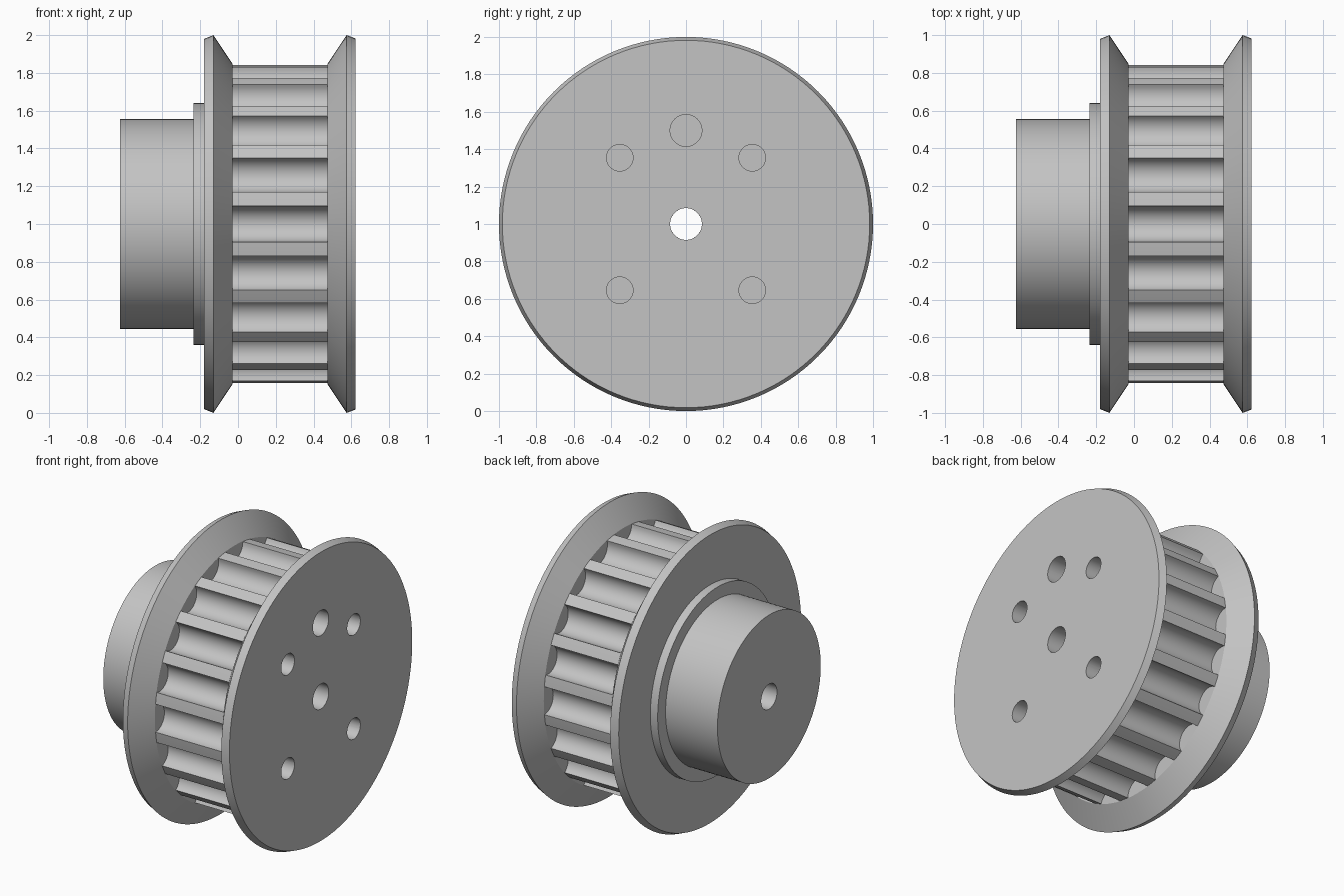
import bpy, bmesh
from math import pi, sin, cos, radians
from mathutils import Matrix, Vector

cube = bpy.data.objects.get("Cube")
if cube:
    bpy.data.objects.remove(cube, do_unlink=True)

AXIS_Z = 1.0
BORE = 0.085
TEETH = 20
TOOTH_R = 0.848
HALF_GROOVE = radians(6.43)
CORE_START, CORE_END = -0.03, 0.475

metal = bpy.data.materials.new("grey metal")
metal.use_nodes = True
GREY = (0.55, 0.55, 0.55, 1)
metal.diffuse_color = GREY
metal.node_tree.nodes["Principled BSDF"].inputs["Base Color"].default_value = GREY


def finish(name, bm):
    """Turn a bmesh into a named object with outward normals."""
    bmesh.ops.recalc_face_normals(bm, faces=bm.faces)
    mesh = bpy.data.meshes.new(name)
    bm.to_mesh(mesh)
    bm.free()
    mesh.materials.append(metal)
    obj = bpy.data.objects.new(name, mesh)
    bpy.context.collection.objects.link(obj)
    return obj


def lathe(name, profile, steps=128):
    """Revolve a closed (x, radius) outline around the shaft axis."""
    bm = bmesh.new()
    verts = [bm.verts.new((x, 0, AXIS_Z + r)) for x, r in profile]
    edges = [bm.edges.new((v, verts[i - 1])) for i, v in enumerate(verts)]
    bmesh.ops.spin(bm, geom=verts + edges, cent=(0, 0, AXIS_Z), axis=(1, 0, 0),
                   angle=2 * pi, steps=steps)
    bmesh.ops.remove_doubles(bm, verts=bm.verts, dist=0.0001)
    return finish(name, bm)


def drill(name, y, z, radius, x0, x1):
    """Cylinder cutter along x."""
    bm = bmesh.new()
    turn = Matrix.Translation(((x0 + x1) / 2, y, z)) @ Matrix.Rotation(pi / 2, 4, 'Y')
    bmesh.ops.create_cone(bm, cap_ends=True, segments=48, radius1=radius,
                          radius2=radius, depth=x1 - x0, matrix=turn)
    obj = finish(name, bm)
    obj.hide_render = True
    return obj


def select_only(obj):
    bpy.ops.object.select_all(action='DESELECT')
    obj.select_set(True)
    bpy.context.view_layer.objects.active = obj


def cut(obj, cutters):
    select_only(obj)
    for cutter in cutters:
        mod = obj.modifiers.new("hole", 'BOOLEAN')
        mod.operation = 'DIFFERENCE'
        mod.solver = 'EXACT'
        mod.object = cutter
        bpy.ops.object.modifier_apply(modifier=mod.name)


# Hub with its shoulder and the left flange, turned around the bore
hub = lathe("hub_and_left_flange", [
    (-0.625, BORE), (-0.625, 0.555), (-0.235, 0.555), (-0.235, 0.64),
    (-0.18, 0.64), (-0.18, 0.98), (-0.13, 1.0), (CORE_START, 0.85),
    (CORE_START, BORE)])

# Right flange, mirrored cone
right_flange = lathe("right_flange", [
    (CORE_END, BORE), (CORE_END, 0.85), (0.575, 1.0), (0.623, 0.982), (0.623, BORE)])

# Toothed core: round grooves between flat-topped teeth
outline = []
pitch = 2 * pi / TEETH
groove_r = TOOTH_R * sin(HALF_GROOVE)
for i in range(TEETH):
    a = i * pitch
    radial = Vector((0, cos(a), sin(a)))
    tangent = Vector((0, -sin(a), cos(a)))
    centre = radial * TOOTH_R * cos(HALF_GROOVE)
    for k in range(17):
        t = pi * (1 - k / 16)
        outline.append(centre + groove_r * (cos(t) * tangent - sin(t) * radial))
    mid = a + pitch / 2
    outline.append(Vector((0, cos(mid), sin(mid))) * TOOTH_R)

bm = bmesh.new()
shift = Vector((CORE_START, 0, AXIS_Z))
face = bm.faces.new([bm.verts.new(p + shift) for p in outline])
extruded = bmesh.ops.extrude_face_region(bm, geom=[face], use_keep_orig=True)
bmesh.ops.translate(bm, vec=(CORE_END - CORE_START, 0, 0),
                    verts=[g for g in extruded["geom"] if isinstance(g, bmesh.types.BMVert)])
core = finish("toothed_core", bm)

# Bore and blind holes in the right side
bore = drill("bore_cutter", 0, AXIS_Z, BORE, -1, 1)
blind = [drill("large_hole_cutter", 0, AXIS_Z + 0.5, BORE, 0, 1)]
for sy in (-1, 1):
    for sz in (-1, 1):
        blind.append(drill("small_hole_cutter", sy * 0.354, AXIS_Z + sz * 0.354, 0.071, 0, 1))
cut(core, [bore] + blind)
cut(right_flange, blind)
for cutter in [bore] + blind:
    bpy.data.objects.remove(cutter, do_unlink=True)

# Smooth curved faces, keep machined edges crisp
for obj in (hub, right_flange, core):
    select_only(obj)
    bpy.ops.object.shade_smooth_by_angle(angle=radians(20))
